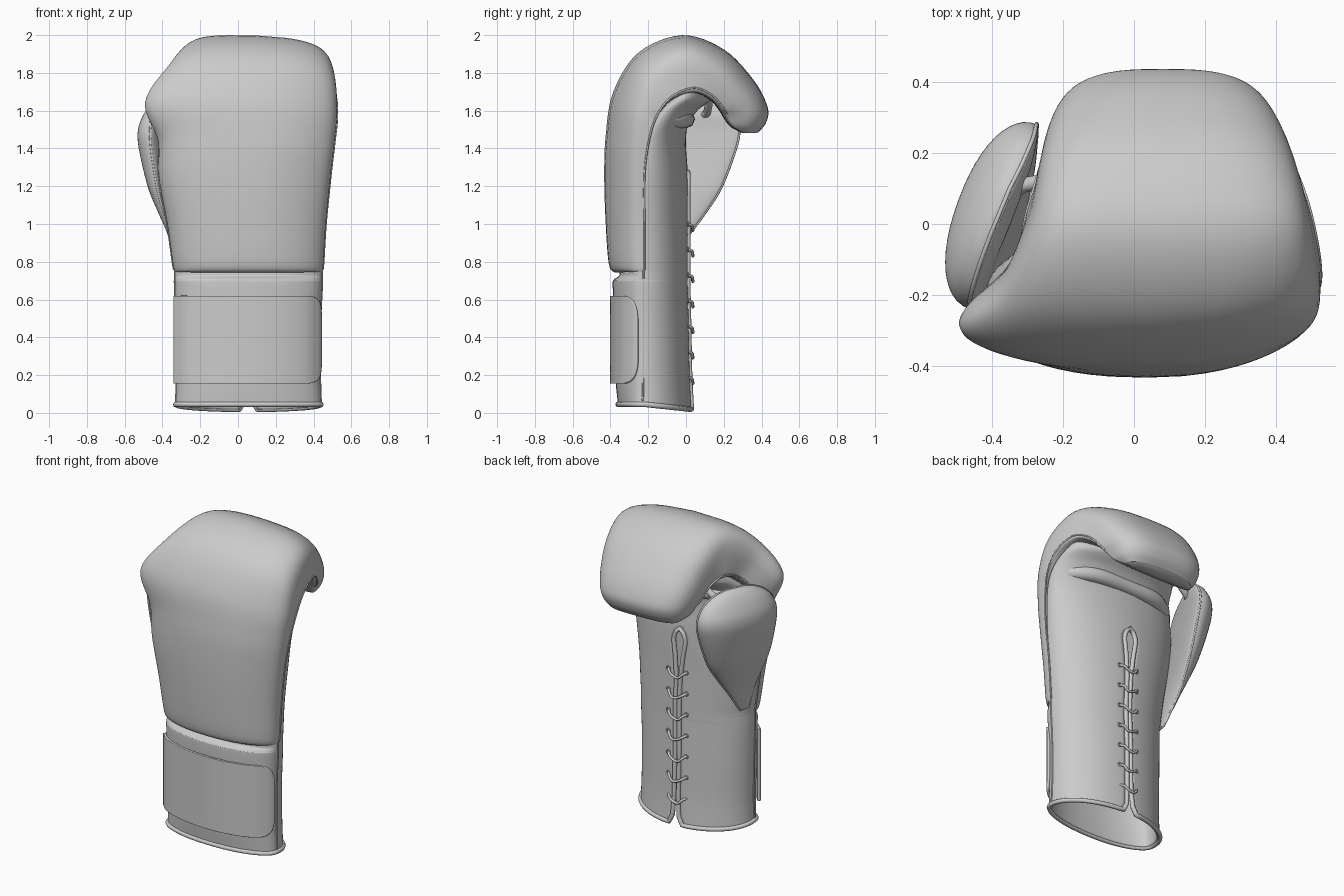
import bpy, bmesh, math
from mathutils import Vector as V

if "Cube" in bpy.data.objects:
    bpy.data.objects.remove(bpy.data.objects["Cube"])


def spline(keys, u):
    """Smooth interpolation of key tuples, u in 0..len-1"""
    i = min(int(u), len(keys) - 2)
    f = u - i
    p0, p1, p2, p3 = (keys[max(0, min(len(keys) - 1, i + k))] for k in (-1, 0, 1, 2))
    return [b + .5 * f * (c - a + f * (2*a - 5*b + 4*c - d + f * (3*(b - c) + d - a)))
            for a, b, c, d in zip(p0, p1, p2, p3)]


def stations(keys, sub):
    n = (len(keys) - 1) * sub
    return [spline(keys, k / sub) for k in range(n + 1)]


def unit(t, n):
    """Superellipse point"""
    c, s = math.cos(t), math.sin(t)
    return math.copysign(abs(c) ** (2/n), c), math.copysign(abs(s) ** (2/n), s)


def loft(name, grid, closed=True, cap0=False, cap1=False, thick=0, angle=50):
    bm = bmesh.new()
    rows = [[bm.verts.new(p) for p in r] for r in grid]
    n = len(rows[0])
    for a, b in zip(rows, rows[1:]):
        for j in range(n if closed else n - 1):
            k = (j + 1) % n
            bm.faces.new((a[j], a[k], b[k], b[j]))
    if cap0:
        bm.faces.new(rows[0])
    if cap1:
        bm.faces.new(rows[-1])
    bmesh.ops.remove_doubles(bm, verts=bm.verts, dist=.0004)
    bmesh.ops.recalc_face_normals(bm, faces=bm.faces)
    me = bpy.data.meshes.new(name)
    bm.to_mesh(me)
    bm.free()
    me.polygons.foreach_set("use_smooth", [True] * len(me.polygons))
    me.set_sharp_from_angle(angle=math.radians(angle))
    ob = bpy.data.objects.new(name, me)
    bpy.context.collection.objects.link(ob)
    if thick:
        m = ob.modifiers.new("thickness", "SOLIDIFY")
        m.thickness, m.offset = thick, -1
    return ob


def tube(name, pts, r, cyclic=False):
    cu = bpy.data.curves.new(name, "CURVE")
    cu.dimensions = "3D"
    cu.bevel_depth, cu.bevel_resolution, cu.use_fill_caps = r, 2, True
    sp = cu.splines.new("POLY")
    sp.points.add(len(pts) - 1)
    for q, p in zip(sp.points, pts):
        q.co = (*p, 1)
    sp.use_smooth = True
    sp.use_cyclic_u = cyclic
    ob = bpy.data.objects.new(name, cu)
    bpy.context.collection.objects.link(ob)
    return ob


# Padded shell over the back of the hand, curling over the fingers
# outer y, z / inner y, z / left x, right x / inner bulge, squareness, crown, left tuck
shell_keys = [
    (-.375, .742, -.22, .75, -.335, .445, -.5, 2.7, .25, 0), (-.408, .785, -.22, .79, -.345, .452, -.3, 2.7, .25, 0),
    (-.425, 1.0, -.22, 1.0, -.375, .465, -.3, 2.9, .3, 0), (-.433, 1.25, -.22, 1.25, -.42, .49, -.3, 3.2, .35, 0),
    (-.425, 1.47, -.20, 1.42, -.44, .51, -.2, 4, .38, .06), (-.385, 1.70, -.16, 1.56, -.548, .525, 0, 4.5, .3, .31),
    (-.25, 1.91, -.08, 1.67, -.4, .52, .05, 5, .12, .16), (-.02, 2.0, .04, 1.72, -.3, .495, .1, 5, 0, 0),
    (.2, 1.925, .14, 1.68, -.27, .46, .12, 4, 0, 0), (.36, 1.76, .2, 1.61, -.25, .425, .12, 3.2, 0, 0),
    (.432, 1.62, .222, 1.57, -.23, .395, .12, 3, 0, 0), (.425, 1.54, .255, 1.518, -.205, .365, .12, 2.8, 0, 0),
    (.385, 1.488, .305, 1.482, -.16, .32, .1, 2.6, 0, 0)]
N = 72
shell = []
for yo, zo, yi, zi, xl, xr, b, n, crown, tuck in stations(shell_keys, 6):
    row = []
    for j in range(N):
        c, s = unit(2 * math.pi * j / N, n)
        d = s if s > 0 else b * s
        d *= 1 - crown * (c * c if c > 0 else .7 * c * c) * (s > 0)
        a = (xr - xl) / 2
        if c < 0:
            a *= 1 - tuck * (1 - max(0, min(1, d))) ** 2
        x = (xl + xr) / 2 + c * a
        drop = .22 * max(0, x) ** 2 * max(0, d) * max(0, min(1, (zo - 1.3) * 2))
        row.append(V((x, yi + d * (yo - yi), zi + d * (zo - zi) - drop)))
    shell.append(row)
loft("padded_shell", shell, cap0=True, cap1=True)
for name, j in (("right_shell_seam", 0), ("left_shell_seam", N // 2)):
    tube(name, [r[j] for r in shell[3:-14]], .005)

# Hollow cuff and palm with a slit up the back
# z / left x, right x / seam y, front y, back y
palm_keys = [
    (.045, -.33, .44, -.22, -.36, .03), (.2, -.325, .435, -.22, -.375, .02),
    (.45, -.33, .435, -.22, -.38, .015), (.67, -.335, .445, -.22, -.388, .01),
    (.705, -.335, .445, -.22, -.382, .01), (.725, -.335, .445, -.22, -.355, .01),
    (.75, -.335, .445, -.22, -.345, .01),
    (.80, -.34, .448, -.22, -.28, .01), (1.0, -.37, .46, -.22, -.26, .01),
    (1.25, -.41, .485, -.21, -.25, .01), (1.42, -.415, .5, -.19, -.24, 0),
    (1.52, -.385, .51, -.16, -.2, .01), (1.6, -.335, .505, -.11, -.16, .06),
    (1.66, -.3, .49, -.04, -.1, .13), (1.71, -.27, .46, .02, -.02, .1)]
gaps = [(.0, .048), (.045, .048), (.09, .022), (.2, .015), (.95, .014), (1.1, .028),
        (1.19, .042), (1.24, .036), (1.275, 0), (2, 0)]


def gap(z):
    for (a, ga), (b, gb) in zip(gaps, gaps[1:]):
        if a <= z <= b:
            return ga + (gb - ga) * (z - a) / (b - a)


palm, slit_rows = [], 0
for z, xl, xr, ys, yf, yb in stations(palm_keys, 8):
    a, cx, g = (xr - xl) / 2, (xl + xr) / 2, gap(z)
    slit_rows += g > 0
    dt = g / a
    row = []
    for j in range(N + 1):
        t = math.pi / 2 + dt + (2 * math.pi - 2 * dt) * j / N
        back = math.sin(t) > 0
        c, s = unit(t, 2 if back else 2.6)
        depth = yb - ys if back else (ys - yf) * (1 - .2 * c * c)
        dip = .027 * max(0, s) * max(0, 1 - (z - .045) / .2)
        row.append(V((cx + a * c, ys + s * depth, z - dip)))
    palm.append(row)
loft("cuff_and_palm", palm, closed=False, cap1=True, thick=.018)

# Piping round the slit and the cuff opening, side seams of the cuff
edge = [r[0] for r in palm[slit_rows:0:-1]] + palm[0] + [r[-1] for r in palm[1:slit_rows]]
tube("edge_piping", edge, .014, True)
for name, j in (("left_cuff_seam", N // 4), ("right_cuff_seam", 3 * N // 4)):
    tube(name, [r[j] for r in palm[:50]], .005)

# Closure panel wrapped round the front of the cuff
path = [(-.342, -.275), (-.27, -.335), (-.13, -.382), (.05, -.402), (.22, -.386), (.35, -.345), (.42, -.295), (.445, -.26)]
panel, R = [], .13
for k in range(33):
    z = .155 + .465 * (.5 - .5 * math.cos(math.pi * k / 32))
    e = max(0, R - min(z - .155, .62 - z))
    umax = 7 - (R - math.sqrt(max(0, R * R - e * e))) * 15
    panel.append([(*spline(path, umax * j / 40), z) for j in range(41)])
loft("cuff_panel", panel, closed=False, thick=.018)

# Laces and eyelets
for k in range(7):
    z, s = .16 + .135 * k, (-1) ** k
    tube("lace_%d" % k, [spline([(-.01, .005, z + .03), (.005, .03, z + .022), (.035, .036, z - .004 * s),
                                 (.075, .036, z + .004 * s), (.1, .03, z + .022), (.118, .005, z + .03)], u / 4)
                         for u in range(21)], .008)
    for x in (-.01, .118):
        bpy.ops.mesh.primitive_torus_add(location=(x, .012, z + .03), rotation=(math.pi / 2, 0, 0),
                                         major_radius=.011, minor_radius=.004,
                                         major_segments=16, minor_segments=8)
        bpy.context.object.name = "eyelet"
        bpy.ops.object.shade_smooth()

# Thumb: z / front edge x, y / back edge x, y / outer and inner bulge
thumb_keys = [
    (.80, -.33, -.17, -.315, -.1, .008, .01), (.95, -.36, -.19, -.32, .02, .028, .02),
    (1.07, -.395, -.21, -.305, .11, .062, .025),
    (1.2, -.43, -.23, -.285, .19, .098, .03), (1.4, -.46, -.24, -.275, .265, .13, .03),
    (1.5, -.465, -.23, -.275, .28, .13, .03), (1.58, -.455, -.18, -.285, .24, .1, .03),
    (1.635, -.43, -.1, -.315, .17, .06, .02), (1.66, -.40, -.02, -.35, .1, .025, .01)]
thumb = []
for z, fx, fy, bx, by, wo, wi in stations(thumb_keys, 6):
    f, b = V((fx, fy, z)), V((bx, by, z))
    h = (b - f) / 2
    out = V((-h.y, h.x, 0)).normalized()
    row = []
    for j in range(48):
        c, s = unit(2 * math.pi * j / 48, 2.2)
        row.append((f + b) / 2 + h * c + out * s * (wo if s > 0 else wi))
    thumb.append(row)
loft("thumb", thumb, cap0=True, cap1=True)
tube("thumb_seam", [r[0] for r in thumb] + [r[24] for r in reversed(thumb)], .006, True)

# Strap tying the thumb to the shell, and the grip roll in the palm
tube("thumb_tie", [(-.36, .08, 1.57), (-.31, .11, 1.585), (-.25, .12, 1.63), (-.2, .12, 1.68)], .022)
tube("grip_roll", [(.065 + .36 * u / 10, .0 - .1 * (u / 10) ** 4, 1.555) for u in range(-10, 11)], .048)
